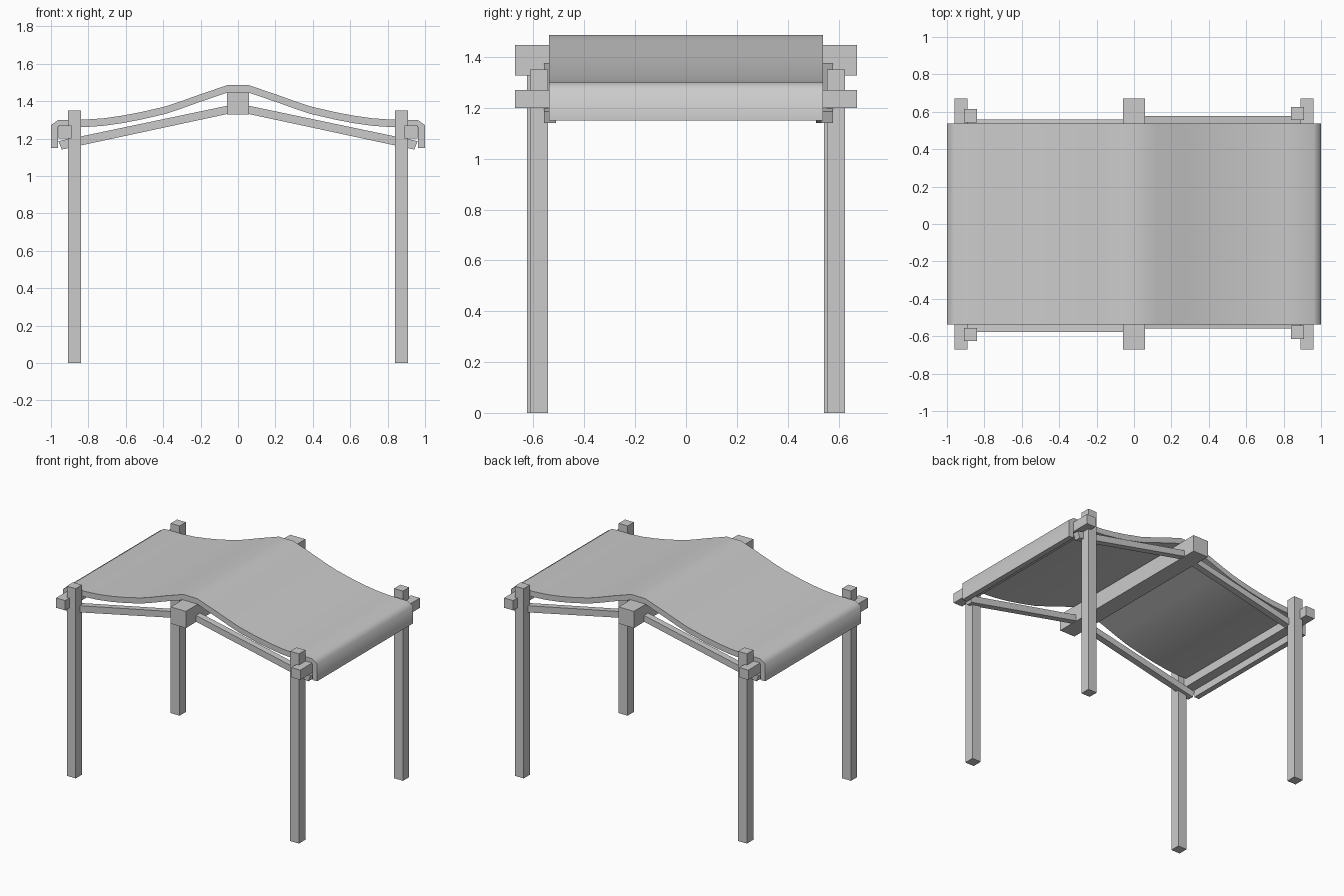
import bpy, bmesh
from mathutils import Vector

if "Cube" in bpy.data.objects:
    bpy.data.objects.remove(bpy.data.objects["Cube"])


def prism(name, profile, y0, y1, smooth=False):
    """Extrude an (x, z) outline along y."""
    bm = bmesh.new()
    face = bm.faces.new([bm.verts.new((x, y0, z)) for x, z in profile])
    ext = bmesh.ops.extrude_face_region(bm, geom=[face])
    moved = [v for v in ext["geom"] if isinstance(v, bmesh.types.BMVert)]
    bmesh.ops.translate(bm, verts=moved, vec=Vector((0, y1 - y0, 0)))
    bmesh.ops.recalc_face_normals(bm, faces=bm.faces[:])
    mesh = bpy.data.meshes.new(name)
    bm.to_mesh(mesh)
    bm.free()
    obj = bpy.data.objects.new(name, mesh)
    bpy.context.collection.objects.link(obj)
    if smooth:
        bpy.ops.object.select_all(action='DESELECT')
        obj.select_set(True)
        bpy.context.view_layer.objects.active = obj
        bpy.ops.object.shade_smooth_by_angle(angle=1.05)
    return obj


def beam(name, x0, x1, y0, y1, z0, z1):
    return prism(name, [(x0, z0), (x1, z0), (x1, z1), (x0, z1)], y0, y1)


# Ridge beam
beam("ridge_beam", -0.06, 0.06, -0.672, 0.672, 1.328, 1.447)

# The frame has half-turn symmetry: s = 1 is the right side, s = -1 the left
rafter = [(0.03, 1.337), (0.943, 1.141), (0.96, 1.186), (0.03, 1.381)]
for s, side in ((1, "right"), (-1, "left")):
    beam(side + "_eave_beam", s * 0.89, s * 0.961, -0.672, 0.672, 1.20, 1.27)
    for y0, y1, r0, r1 in ((0.555, 0.625, 0.532, 0.578),
                           (-0.614, -0.543, -0.558, -0.512)):
        end = "back" if s * y0 > 0 else "front"
        beam(f"{end}_{side}_post", s * 0.84, s * 0.91, s * y0, s * y1, 0, 1.35)
        prism(f"{end}_{side}_rafter", [(s * x, z) for x, z in rafter], s * r0, s * r1)

# Sagging roof sheet with turned-down eaves
sag = [(0.055, 1.486), (0.12, 1.464), (0.20, 1.437), (0.30, 1.401),
       (0.39, 1.371), (0.52, 1.341), (0.62, 1.322), (0.72, 1.308), (0.82, 1.301)]
upper = sag + [(0.96, 1.300), (1.0, 1.272), (1.0, 1.15)]
lower = [(x, z - 0.040) for x, z in sag] + [(0.962, 1.262), (0.962, 1.15)]
outline = ([(-x, z) for x, z in reversed(upper)] + upper
           + lower[::-1] + [(-x, z) for x, z in lower])
prism("roof_sheet", outline, -0.538, 0.538, smooth=True)
